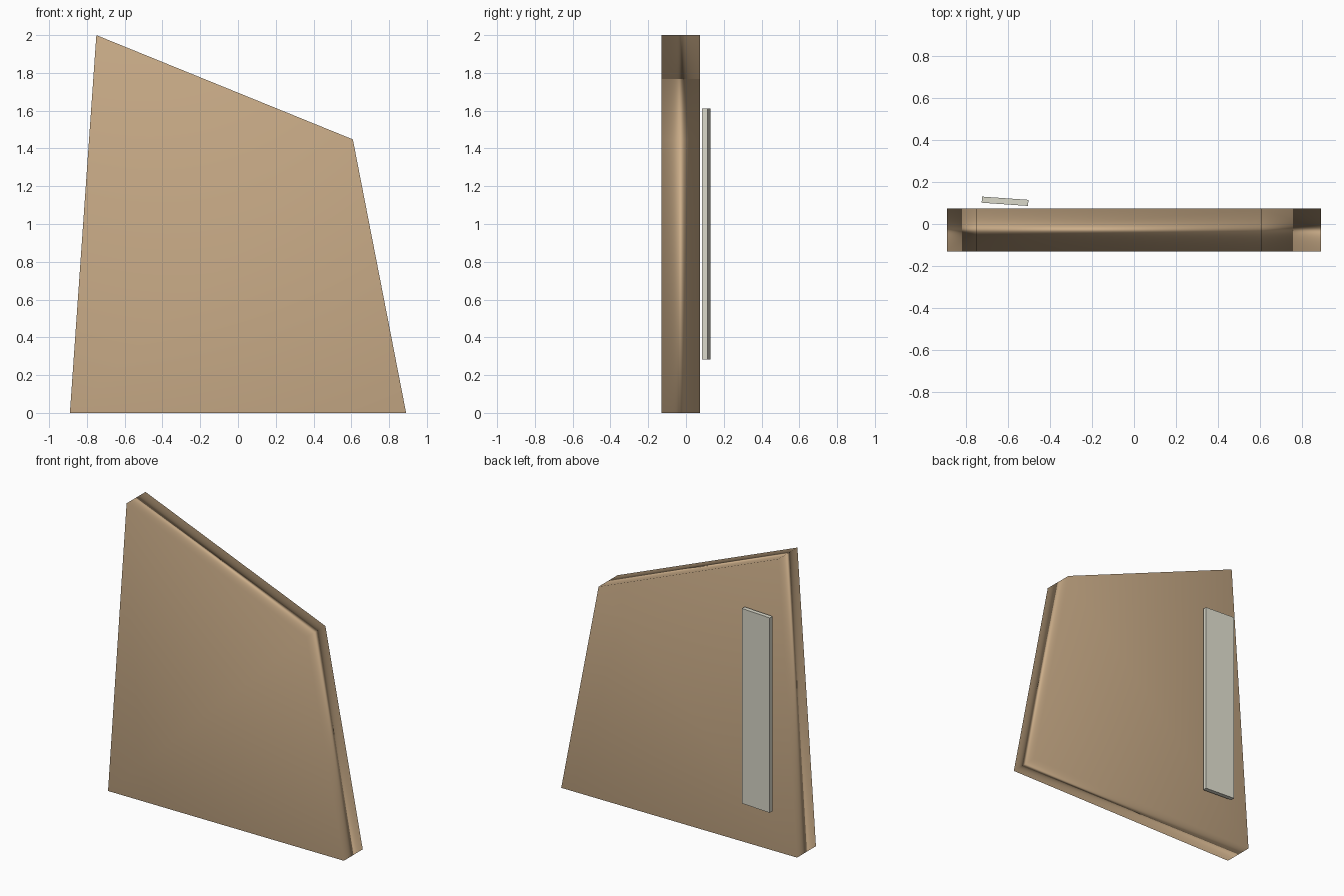
import bpy, bmesh, math
from mathutils import Matrix

if "Cube" in bpy.data.objects:
    bpy.data.objects.remove(bpy.data.objects["Cube"])


def paint(obj, name, color):
    mat = bpy.data.materials.new(name)
    mat.diffuse_color = (*color, 1)
    mat.use_nodes = True
    mat.node_tree.nodes["Principled BSDF"].inputs["Base Color"].default_value = mat.diffuse_color
    obj.data.materials.append(mat)


def extruded(name, outline, y0, y1):
    """Extrude an (x, z) outline from y0 back to y1."""
    mesh = bpy.data.meshes.new(name)
    bm = bmesh.new()
    face = bm.faces.new([bm.verts.new((x, y0, z)) for x, z in outline])
    ext = bmesh.ops.extrude_face_region(bm, geom=[face], use_keep_orig=True)
    verts = [g for g in ext["geom"] if isinstance(g, bmesh.types.BMVert)]
    bmesh.ops.translate(bm, verts=verts, vec=(0, y1 - y0, 0))
    bmesh.ops.recalc_face_normals(bm, faces=bm.faces)
    bm.to_mesh(mesh)
    bm.free()
    obj = bpy.data.objects.new(name, mesh)
    bpy.context.collection.objects.link(obj)
    return obj


# Slanted wooden slab, smooth shaded with area-weighted normals
slab = extruded("slab", [(-0.89, 0), (0.89, 0), (0.608, 1.448), (-0.75, 2)], -0.13, 0.074)
slab.data.shade_smooth()
weighted = slab.modifiers.new("soft_normals", 'WEIGHTED_NORMAL')
weighted.mode = 'FACE_AREA'
paint(slab, "wood", (0.60, 0.42, 0.25))

# Pale upright strip behind the slab, turned slightly away from it
w, h, t = 0.221, 1.33, 0.029
strip = extruded("back_strip", [(-w/2, -h/2), (w/2, -h/2), (w/2, h/2), (-w/2, h/2)], -t/2, t/2)
strip.data.transform(Matrix.Translation((-0.613, 0.108, 0.947))
                     @ Matrix.Rotation(math.radians(-4), 4, 'Z'))
paint(strip, "pale_grey", (0.70, 0.69, 0.59))
